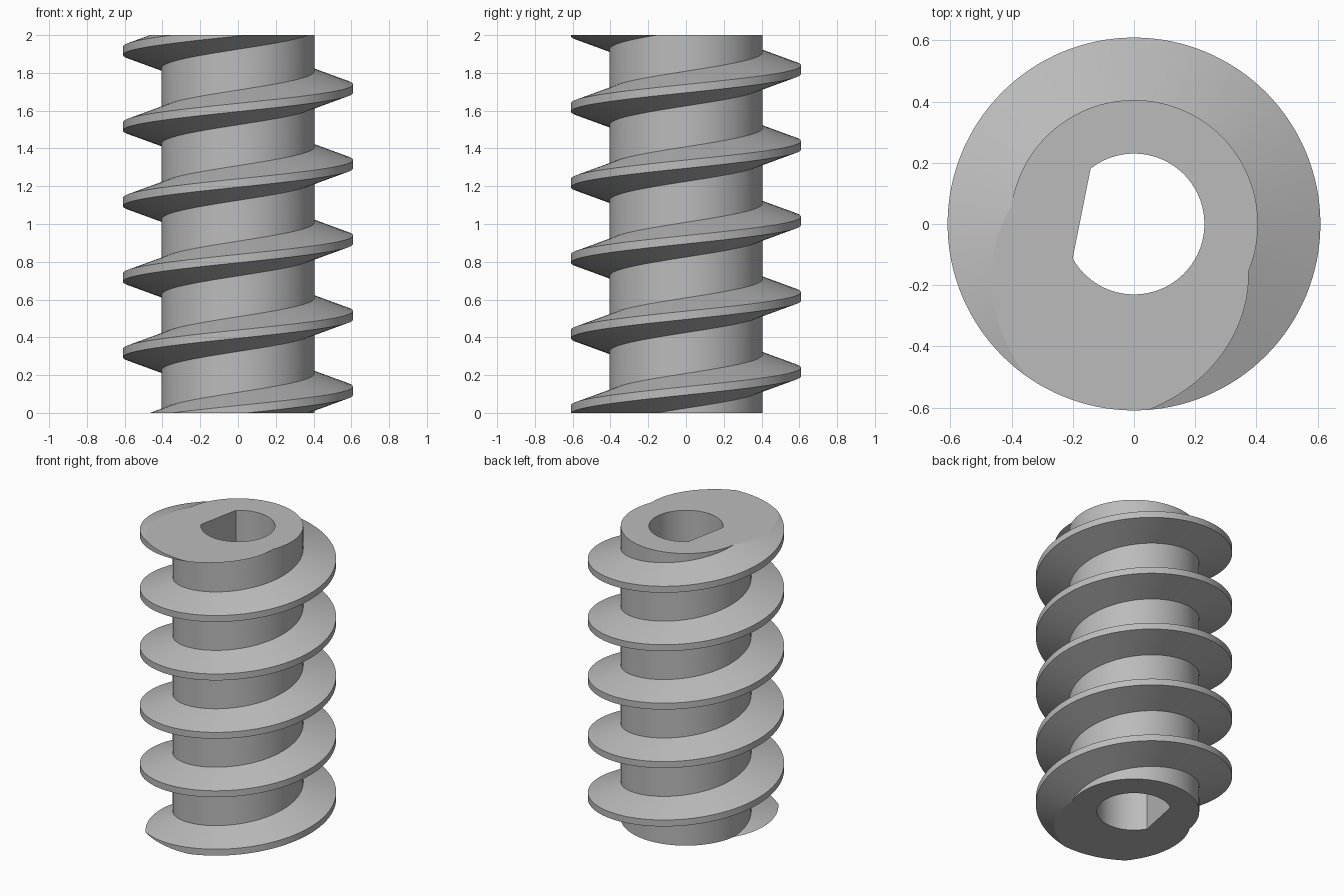
import bpy, bmesh, math

if "Cube" in bpy.data.objects:
    bpy.data.objects.remove(bpy.data.objects["Cube"])

HEIGHT, PITCH, N = 2.0, 0.4, 128          # length, thread pitch, segments per turn
CORE_R, CREST_R, BORE_R = 0.405, 0.609, 0.23
ROOT_HALF, CREST_HALF = 0.092, 0.022      # half thickness of the thread
Z0 = 0.117                                # crest height at +x
FLAT_ANGLE, FLAT_DIST = math.radians(168.7), 0.1745

bm = bmesh.new()

# Helical thread and core: four-point profile swept beyond both ends
profile = [(CORE_R, -ROOT_HALF), (CREST_R, -CREST_HALF),
           (CREST_R, CREST_HALF), (CORE_R, ROOT_HALF)]
rings = []
for i in range(-3 * N, 7 * N + 1):
    a = 2 * math.pi * i / N
    zc = Z0 + PITCH * i / N
    rings.append([bm.verts.new((r * math.cos(a), r * math.sin(a), zc + dz))
                  for r, dz in profile])
for i in range(len(rings) - 1):
    a, b = rings[i], rings[i + 1]
    for k in range(3):
        bm.faces.new((a[k], b[k], b[k + 1], a[k + 1]))
    if i + N + 1 < len(rings):            # core strip up to the next turn
        c, d = rings[i + N], rings[i + N + 1]
        bm.faces.new((a[3], b[3], d[0], c[0]))

# Trim both ends flat
for z, n in ((0, -1), (HEIGHT, 1)):
    bmesh.ops.bisect_plane(bm, geom=bm.verts[:] + bm.edges[:] + bm.faces[:], dist=1e-6,
                           plane_co=(0, 0, z), plane_no=(0, 0, n), clear_outer=True)
bmesh.ops.remove_doubles(bm, verts=bm.verts[:], dist=1e-5)

# D-shaped bore: an arc closed by a flat
half = math.acos(FLAT_DIST / BORE_R)
M = 72
arc = [FLAT_ANGLE + half + (2 * math.pi - 2 * half) * j / M for j in range(M + 1)]
low, high = [[bm.verts.new((BORE_R * math.cos(t), BORE_R * math.sin(t), z)) for t in arc]
             for z in (0, HEIGHT)]
for j in range(M + 1):
    k = (j + 1) % (M + 1)
    bm.faces.new((low[k], low[j], high[j], high[k]))

# End faces between the thread outline and the bore
for z, n in ((0, -1), (HEIGHT, 1)):
    rim = [e for e in bm.edges if e.is_boundary and all(abs(v.co.z - z) < 1e-4 for v in e.verts)]
    bmesh.ops.triangle_fill(bm, edges=rim, use_beauty=True, normal=(0, 0, n))
bmesh.ops.recalc_face_normals(bm, faces=bm.faces[:])

mesh = bpy.data.meshes.new("worm_screw")
bm.to_mesh(mesh)
bm.free()
worm = bpy.data.objects.new("worm_screw", mesh)
bpy.context.collection.objects.link(worm)

grey = bpy.data.materials.new("light_grey")
grey.diffuse_color = (0.5, 0.5, 0.5, 1)
grey.use_nodes = True
grey.node_tree.nodes["Principled BSDF"].inputs["Base Color"].default_value = grey.diffuse_color
mesh.materials.append(grey)

bpy.context.view_layer.objects.active = worm
worm.select_set(True)
bpy.ops.object.shade_smooth_by_angle(angle=math.radians(15))
